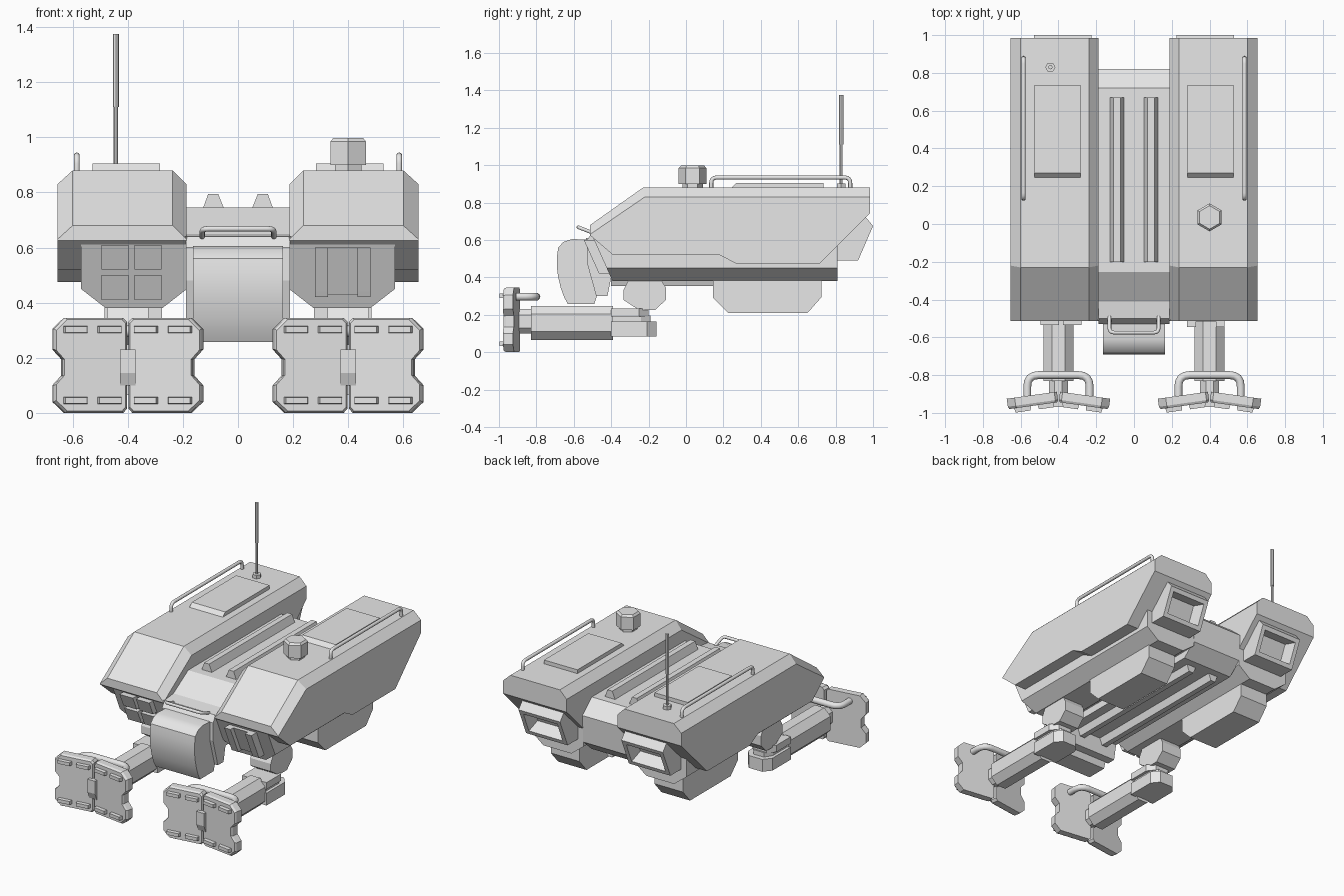
import bpy, bmesh, math
from mathutils import Vector, Matrix

if "Cube" in bpy.data.objects:
    bpy.data.objects.remove(bpy.data.objects["Cube"])

GREY = bpy.data.materials.new("plain grey")
GREY.diffuse_color = (0.8, 0.8, 0.8, 1)
GREY.use_nodes = True
GREY.node_tree.nodes["Principled BSDF"].inputs["Base Color"].default_value = GREY.diffuse_color


def finish(name, bm, mirror=False, smooth=None):
    bmesh.ops.recalc_face_normals(bm, faces=bm.faces)
    me = bpy.data.meshes.new(name)
    bm.to_mesh(me)
    bm.free()
    me.materials.append(GREY)
    if smooth:
        me.polygons.foreach_set("use_smooth", [True] * len(me.polygons))
        me.set_sharp_from_angle(angle=math.radians(smooth))
    ob = bpy.data.objects.new(name, me)
    bpy.context.collection.objects.link(ob)
    if mirror:
        ob.modifiers.new("mirror", 'MIRROR').use_mirror_merge = False
    return ob


def loft_bm(sections):
    """Skin a list of equal-length rings and cap both ends."""
    bm = bmesh.new()
    rings = [[bm.verts.new(p) for p in s] for s in sections]
    n = len(rings[0])
    for a, b in zip(rings, rings[1:]):
        for i in range(n):
            j = (i + 1) % n
            bm.faces.new((a[i], a[j], b[j], b[i]))
    bm.faces.new(rings[0])
    bm.faces.new(rings[-1])
    bmesh.ops.recalc_face_normals(bm, faces=bm.faces)
    return bm


def ring(pts, axis, d):
    return [{'x': (d, p, q), 'y': (p, d, q), 'z': (p, q, d)}[axis] for p, q in pts]


def prism(name, pts, axis, lo, hi, mirror=False, smooth=None):
    return finish(name, loft_bm([ring(pts, axis, lo), ring(pts, axis, hi)]), mirror, smooth)


def rect(a, b, c, d, cut=0.0):
    """Rectangle a..b by c..d, with cut corners when cut > 0."""
    if not cut:
        return [(a, c), (b, c), (b, d), (a, d)]
    return [(a + cut, c), (b - cut, c), (b, c + cut), (b, d - cut),
            (b - cut, d), (a + cut, d), (a, d - cut), (a, c + cut)]


def ngon(n, r, cx, cy, turn=0.0):
    return [(cx + r * math.cos(turn + i * math.tau / n),
             cy + r * math.sin(turn + i * math.tau / n)) for i in range(n)]


def tube(name, pts, r, bend, mirror=False, sides=10):
    """Planar pipe with rounded corners."""
    pts = [Vector(p) for p in pts]
    path = [pts[0]]
    for a, b, c in zip(pts, pts[1:], pts[2:]):
        p, q = b + (a - b).normalized() * bend, b + (c - b).normalized() * bend
        path += [(1 - t) ** 2 * p + 2 * t * (1 - t) * b + t * t * q for t in (0, .25, .5, .75, 1)]
    path.append(pts[-1])
    nrm = (pts[1] - pts[0]).cross(pts[2] - pts[1]).normalized()
    rings = []
    for i, p in enumerate(path):
        t = (path[min(i + 1, len(path) - 1)] - path[max(i - 1, 0)]).normalized()
        side = t.cross(nrm)
        rings.append([p + side * u + nrm * v for u, v in ngon(sides, r, 0, 0)])
    return finish(name, loft_bm(rings), mirror, 50)


# Twin hull shells: side profile lofted across x with chamfered top edges
under = [(0.985, 0.745), (0.715, 0.475), (0.265, 0.475), (0.18, 0.52), (-0.39, 0.52), (-0.513, 0.625)]
full = [(-0.513, 0.68), (-0.23, 0.88), (0.985, 0.88)] + under
edge = [(-0.513, 0.63), (-0.22, 0.83), (0.985, 0.83)] + under
finish("hull_shell", loft_bm([ring(edge, 'x', 0.187), ring(full, 'x', 0.237),
                              ring(full, 'x', 0.60), ring(edge, 'x', 0.655)]), True)


# Lower hulls, front face raked back
def rake(z):
    return -0.505 + (0.63 - z) * 0.45


low = [(0.185, 0.64), (0.185, 0.45), (0.275, 0.38), (0.48, 0.38), (0.57, 0.45), (0.57, 0.64)]
finish("lower_hull", loft_bm([[(x, rake(z), z) for x, z in low], ring(low, 'y', 0.81)]), True)

# Belly pods
pod = [(0.145, 0.39), (0.145, 0.29), (0.225, 0.21), (0.65, 0.21), (0.725, 0.295), (0.725, 0.39)]
prism("belly_pod", pod, 'x', 0.275, 0.485, True)

# Rear exhausts with a recessed opening
bm = loft_bm([ring([(0.72, 0.49), (0.92, 0.49), (1.0, 0.675), (0.95, 0.735), (0.72, 0.735)], 'x', x)
              for x in (0.225, 0.53)])
bm.normal_update()
mouth = [f for f in bm.faces if f.normal.y > 0.8]
bmesh.ops.inset_region(bm, faces=mouth, thickness=0.04)
bmesh.ops.inset_region(bm, faces=mouth, thickness=0.025, depth=-0.08)
finish("exhaust", bm, True)

# Roof hatches
prism("roof_hatch", [(0.245, 0.87), (0.245, 0.88), (0.27, 0.905), (0.735, 0.905), (0.735, 0.87)],
      'x', 0.283, 0.528, True)

# Roof rails
tube("roof_rail", [(0.585, 0.135, 0.87), (0.585, 0.135, 0.934), (0.585, 0.878, 0.934),
                   (0.585, 0.878, 0.87)], 0.011, 0.03, True)

# Antenna
prism("antenna_base", ngon(6, 0.027, -0.443, 0.83), 'z', 0.875, 0.903)
prism("antenna_lower_rod", ngon(8, 0.008, -0.443, 0.83), 'z', 0.90, 1.12)
prism("antenna_upper_rod", ngon(8, 0.0115, -0.443, 0.83), 'z', 1.11, 1.375)

# Hexagonal sensor
prism("sensor_neck", ngon(6, 0.055, 0.40, 0.035, math.pi / 6), 'z', 0.87, 0.91)
finish("sensor_head", loft_bm([ring(ngon(6, r, 0.40, 0.035, math.pi / 6), 'z', z)
                               for r, z in ((0.074, 0.90), (0.074, 0.985), (0.062, 0.998))]))

# Centre body with top and bottom ribs
prism("centre_body", [(-0.255, 0.745), (-0.41, 0.65), (-0.50, 0.64), (-0.53, 0.60), (-0.53, 0.48),
                      (-0.48, 0.30), (-0.42, 0.30), (-0.40, 0.40), (0.72, 0.40), (0.81, 0.48),
                      (0.82, 0.66), (0.72, 0.745)], 'x', -0.188, 0.188)
for label, base, tip, y0, y1 in (("top_rib", 0.74, 0.795, -0.20, 0.67),
                                 ("bottom_rib", 0.41, 0.355, -0.40, 0.67)):
    prism(label, [(0.05, base), (0.128, base), (0.108, tip), (0.072, tip)], 'y', y0, y1, True)

# Rounded head
head = [(-0.47, 0.60), (-0.61, 0.605), (-0.655, 0.59), (-0.683, 0.56), (-0.69, 0.51), (-0.69, 0.45),
        (-0.683, 0.40), (-0.67, 0.345), (-0.652, 0.295), (-0.632, 0.258), (-0.49, 0.258), (-0.46, 0.35)]
prism("head", head, 'x', -0.164, 0.164, smooth=35)

# Grab handle above the head
tube("front_handle", [(-0.13, -0.49, 0.635), (-0.13, -0.575, 0.668), (0.13, -0.575, 0.668),
                      (0.13, -0.49, 0.635)], 0.010, 0.025)


# Hull front fittings: four lamps on one side, a bracket on the other
def raked_block(name, x0, x1, z0, z1, depth, cut=0.0):
    prism(name, [(rake(z0) + 0.03, z0), (rake(z0 + cut) - depth + cut * 0.5, z0),
                 (rake(z0 + cut) - depth, z0 + cut + 0.001),
                 (rake(z1) - depth, z1), (rake(z1) + 0.03, z1)], 'x', x0, x1)


for x in (-0.495, -0.375):
    for z in (0.41, 0.52):
        raked_block("front_lamp", x, x + 0.098, z, z + 0.09, 0.04)
raked_block("bracket_plate", 0.32, 0.44, 0.43, 0.60, 0.025)
for x in (0.28, 0.433):
    raked_block("bracket_prong", x, x + 0.047, 0.42, 0.60, 0.055, 0.02)

# Legs: shoulder disc, knee block, forearm
C = 0.40
prism("shoulder", [(-0.335, 0.33), (-0.30, 0.40), (-0.14, 0.40), (-0.108, 0.345), (-0.108, 0.28),
                   (-0.165, 0.225), (-0.25, 0.225), (-0.335, 0.28)], 'x', C - 0.075, C + 0.075, True)


def knee(w, back):
    return [(C - w, -0.40), (C + w, -0.40), (C + w, back - 0.05), (C + w * 0.55, back),
            (C - w * 0.55, back), (C - w, back - 0.05)]


prism("knee_base", knee(0.09, -0.158), 'z', 0.083, 0.165, True)
prism("knee_waist", knee(0.07, -0.19), 'z', 0.16, 0.195, True)
prism("knee_top", knee(0.09, -0.20), 'z', 0.19, 0.235, True)
prism("forearm", rect(C - 0.08, C + 0.08, 0.065, 0.248, 0.045), 'y', -0.83, -0.39, True)
prism("wrist", rect(C - 0.05, C + 0.05, 0.10, 0.23, 0.03), 'y', -0.90, -0.82, True)

# Feet: two hinged plates per leg, each with four cleats
HINGE = -0.92
outline = [(0.004, 0.015), (0.018, 0.0), (0.23, 0.0), (0.272, 0.04), (0.272, 0.10), (0.24, 0.135),
           (0.24, 0.195), (0.272, 0.23), (0.272, 0.305), (0.23, 0.345), (0.018, 0.345), (0.004, 0.33)]
small = [(0.138 + (u - 0.138) * 0.95, 0.1725 + (z - 0.1725) * 0.96) for u, z in outline]
for s in (1, -1):
    place = (Matrix.Translation((C, HINGE, 0)) @ Matrix.Diagonal((s, 1, 1, 1))
             @ Matrix.Rotation(math.radians(-8), 4, 'Z'))
    bm = loft_bm([ring(outline, 'y', 0.033), ring(outline, 'y', -0.01), ring(small, 'y', -0.023)])
    bm.transform(place)
    finish("foot_plate", bm, True)
    for u in (0.07, 0.195):
        for z in (0.045, 0.302):
            bm = loft_bm([ring(rect(u - 0.046, u + 0.046, z - 0.013, z + 0.013), 'y', -0.015),
                          ring(rect(u - 0.040, u + 0.040, z - 0.011, z + 0.011), 'y', -0.046)])
            bm.transform(place)
            finish("foot_cleat", bm, True)
prism("foot_hinge", [(-0.90, 0.10), (-0.95, 0.10), (-0.968, 0.145), (-0.968, 0.23), (-0.90, 0.23)],
      'x', C - 0.028, C + 0.028, True)
tube("foot_handle", [(C - 0.165, -0.91, 0.297), (C - 0.165, -0.80, 0.297), (C + 0.165, -0.80, 0.297),
                     (C + 0.165, -0.91, 0.297)], 0.021, 0.06, True)
